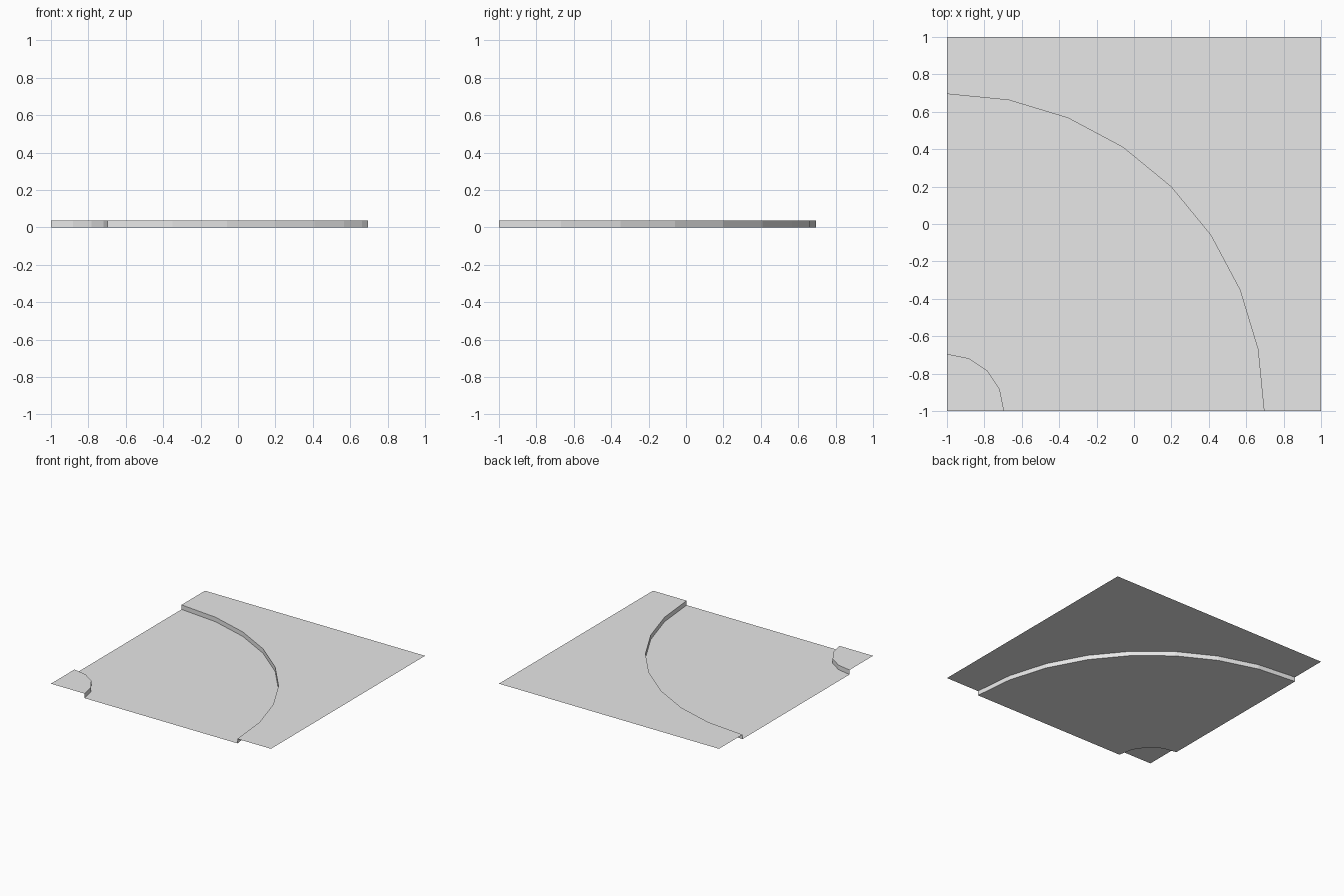
import bpy
import math

if "Cube" in bpy.data.objects:
    bpy.data.objects.remove(bpy.data.objects["Cube"])

HEIGHT = 0.037       # raised pavement level
INNER_R = 0.305      # kerb radii, measured from the front left corner
OUTER_R = 1.695
CORNER = (-1.0, -1.0)

grey = bpy.data.materials.new("light grey")
grey.diffuse_color = (0.8, 0.8, 0.8, 1.0)
grey.use_nodes = True
grey.node_tree.nodes["Principled BSDF"].inputs["Base Color"].default_value = grey.diffuse_color


def arc(radius, steps, z):
    """Quarter arc about the corner, running from +x to +y."""
    angles = [math.pi / 2 * i / steps for i in range(steps + 1)]
    return [(CORNER[0] + radius * math.cos(a), CORNER[1] + radius * math.sin(a), z)
            for a in angles]


def border(steps, z):
    """Points on the tile's far edges at the same angles as an arc."""
    points = []
    for i in range(steps + 1):
        a = math.pi / 2 * i / steps
        c, s = math.cos(a), math.sin(a)
        k = 2.0 / max(c, s)
        points.append((CORNER[0] + k * c, CORNER[1] + k * s, z))
    return points


def make(name, verts, faces):
    mesh = bpy.data.meshes.new(name)
    mesh.from_pydata(verts, [], faces)
    mesh.materials.append(grey)
    mesh.update()
    obj = bpy.data.objects.new(name, mesh)
    bpy.context.collection.objects.link(obj)
    return obj


def strip(name, a, b):
    """Row of quads joining two equally long point rows."""
    n = len(a)
    make(name, a + b, [(i, n + i, n + i + 1, i + 1) for i in range(n - 1)])


# Raised pavement wedge inside the bend
wedge = [(*CORNER, HEIGHT)] + arc(INNER_R, 4, HEIGHT)
make("inner_pavement", wedge, [(0, i, i + 1) for i in range(1, 5)])

# Inner kerb wall, facing the road
strip("inner_kerb", arc(INNER_R, 4, HEIGHT), arc(INNER_R, 4, 0))

# Sunken road: each inner segment fans out to two outer segments
road_in, road_out = arc(INNER_R, 4, 0), arc(OUTER_R, 8, 0)
road_faces = []
for i in range(4):
    o = 5 + 2 * i
    road_faces += [(i, o, o + 1), (i, o + 1, i + 1), (i + 1, o + 1, o + 2)]
make("road_surface", road_in + road_out, road_faces)

# Outer kerb wall, facing the road
strip("outer_kerb", arc(OUTER_R, 8, 0), arc(OUTER_R, 8, HEIGHT))

# Raised pavement outside the bend, out to the square tile edge
strip("outer_pavement", arc(OUTER_R, 8, HEIGHT), border(8, HEIGHT))
